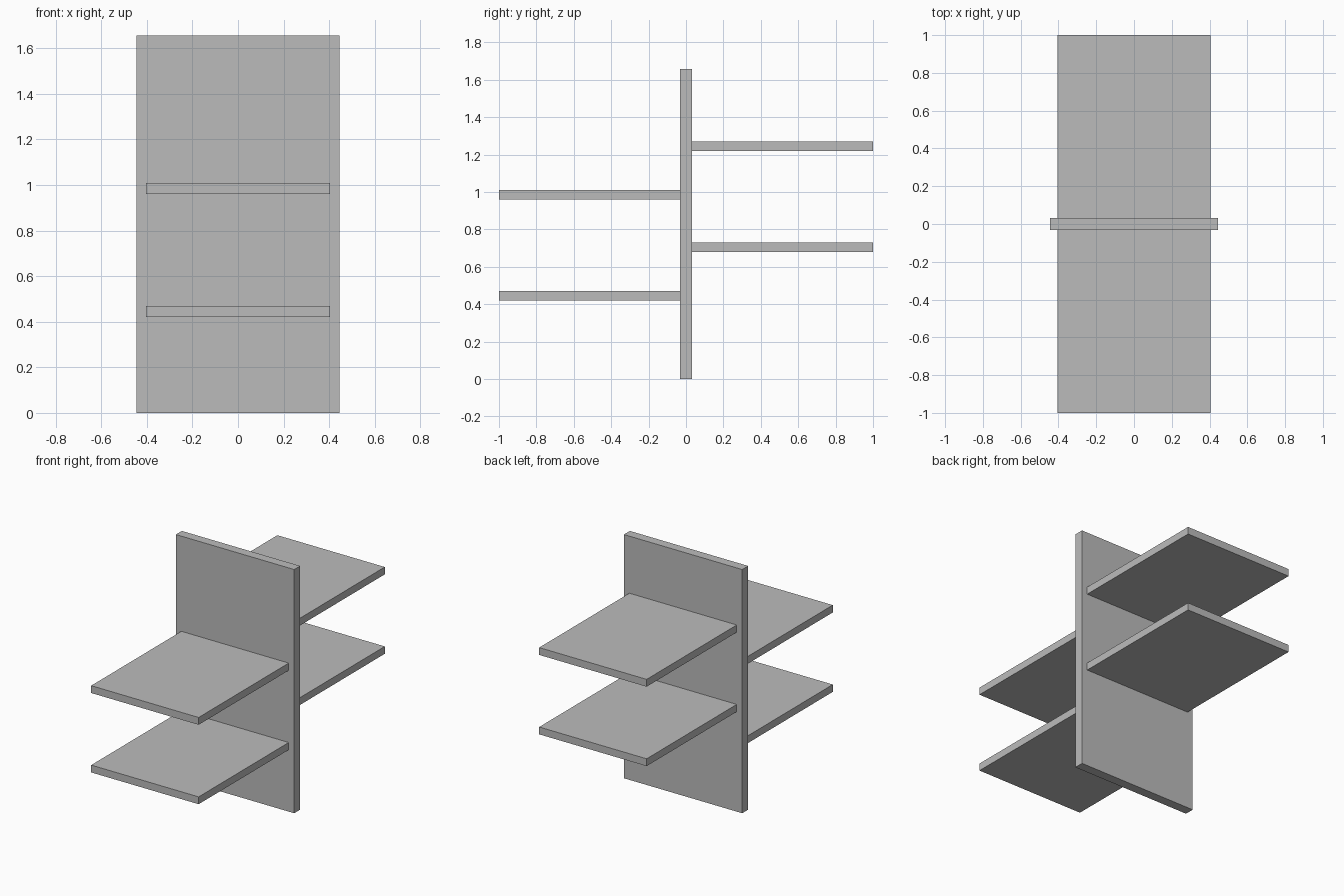
import bpy

default = bpy.data.objects.get("Cube")
if default:
    bpy.data.objects.remove(default, do_unlink=True)

grey = bpy.data.materials.new("plain grey")
grey.use_nodes = True
colour = (0.5, 0.5, 0.5, 1)
grey.diffuse_color = colour
grey.node_tree.nodes["Principled BSDF"].inputs["Base Color"].default_value = colour


def board(name, size, centre):
    """Add a flat-sided board of the given size."""
    bpy.ops.mesh.primitive_cube_add(size=1, location=centre)
    obj = bpy.context.object
    obj.name = name
    obj.scale = size
    bpy.ops.object.transform_apply(location=False, rotation=False, scale=True)
    obj.data.materials.append(grey)
    return obj


HEIGHT = 1.657
PANEL_DEPTH = 0.064
SHELF_WIDTH = 0.808
SHELF_THICKNESS = 0.05
SPACING = 0.54

# Upright panel
board("upright_panel", (0.89, PANEL_DEPTH, HEIGHT), (0, 0, HEIGHT / 2))

# Staggered shelves, butted against the panel on both sides
shelf_depth = 1 - PANEL_DEPTH / 2
shelf_y = (1 + PANEL_DEPTH / 2) / 2
for side, sign, base in (("front", -1, 0.445), ("back", 1, 0.704)):
    for i, level in enumerate(("lower", "upper")):
        board(f"{side}_{level}_shelf",
              (SHELF_WIDTH, shelf_depth, SHELF_THICKNESS),
              (0, sign * shelf_y, base + i * SPACING))
